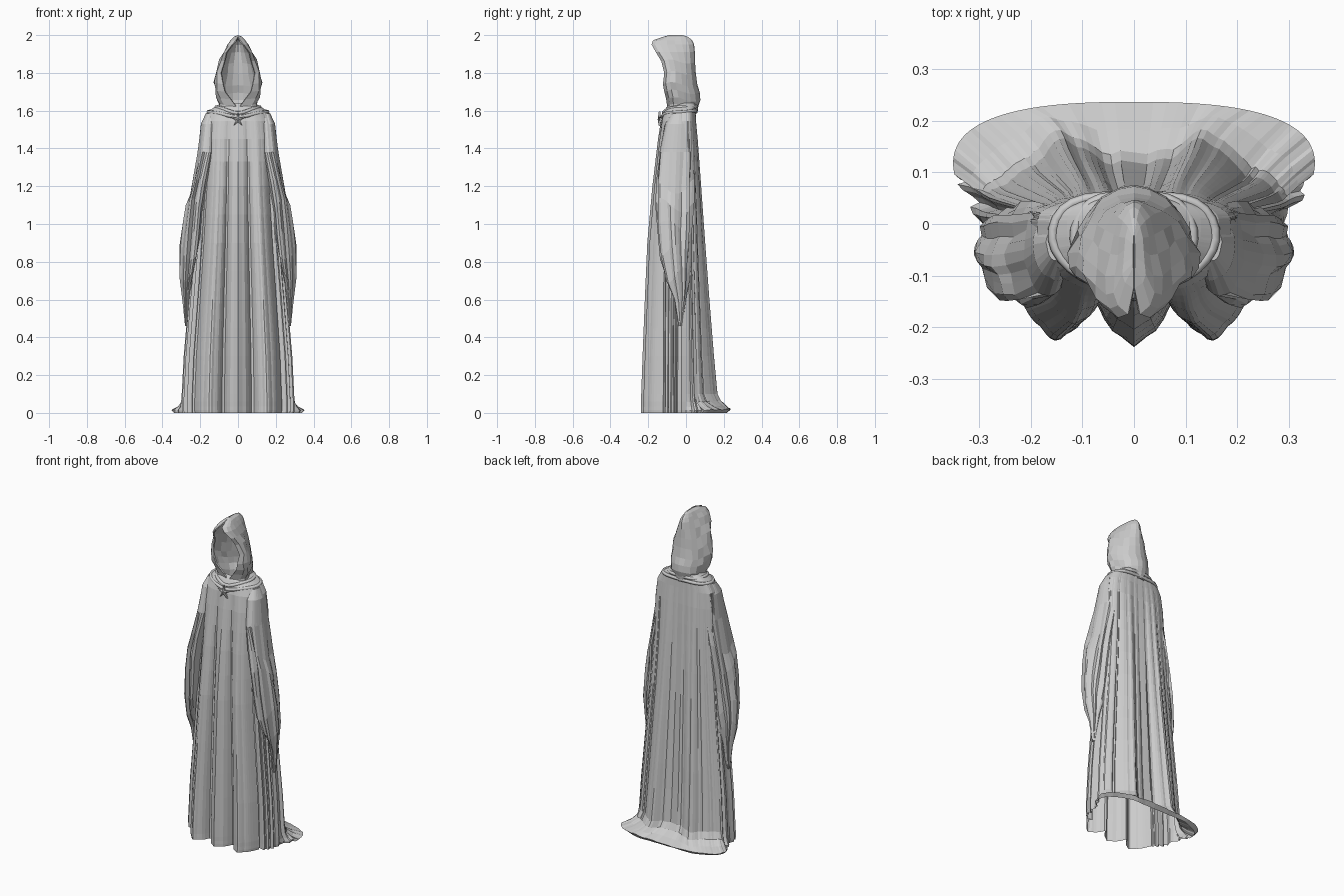
import bpy, bmesh, math, random
from math import sin, cos, pi

if "Cube" in bpy.data.objects:
    bpy.data.objects.remove(bpy.data.objects["Cube"])

random.seed(7)


def loft(name, rings, closed=True, cap=False):
    """Skin a list of equal-length point rings with quads."""
    bm = bmesh.new()
    rows = [[bm.verts.new(p) for p in r] for r in rings]
    n = len(rows[0])
    for a, b in zip(rows, rows[1:]):
        for i in range(n if closed else n - 1):
            j = (i + 1) % n
            bm.faces.new((a[i], b[i], b[j], a[j]))
    if cap:
        bm.faces.new(rows[0])
        bm.faces.new(rows[-1][::-1])
    bmesh.ops.remove_doubles(bm, verts=bm.verts, dist=1e-5)
    bmesh.ops.recalc_face_normals(bm, faces=bm.faces)
    me = bpy.data.meshes.new(name)
    bm.to_mesh(me)
    bm.free()
    ob = bpy.data.objects.new(name, me)
    bpy.context.collection.objects.link(ob)
    return ob


def interp(table, z):
    """Linear lookup in rows sorted by falling height."""
    for a, b in zip(table, table[1:]):
        if a[0] >= z >= b[0]:
            t = (a[0] - z) / (a[0] - b[0])
            return [p + (q - p) * t for p, q in zip(a, b)]
    return list(table[-1])


def spow(v, e):
    return math.copysign(abs(v) ** e, v)


# Robe: height, half width, front depth, back depth, fold depth, train flare
ROBE = [
    (1.64, .09, .085, .055, 0, 0), (1.615, .13, .105, .055, .01, 0),
    (1.59, .165, .12, .052, .02, 0), (1.545, .188, .133, .055, .04, 0),
    (1.45, .20, .148, .065, .12, 0), (1.2, .212, .178, .085, .24, 0),
    (.9, .235, .205, .108, .32, 0), (.6, .262, .218, .132, .36, 0),
    (.3, .288, .230, .158, .40, 0), (.10, .298, .237, .178, .42, .04),
    (.06, .30, .238, .195, .42, .15), (.035, .30, .238, .22, .42, .5),
    (.016, .30, .239, .237, .42, 1), (.0, .298, .239, .225, .42, .85)]
heights = [1.64, 1.615, 1.59, 1.545, 1.45, 1.33, 1.2, 1.05, .9, .75, .6,
           .45, .3, .18, .10, .06, .035, .016, .0]
SEG = 160
jit = [random.uniform(.3, 1) for _ in range(SEG)]
robe = []
for z in heights:
    _, w, yf, yb, amp, flare = interp(ROBE, z)
    ring = []
    for i in range(SEG):
        a = 2 * pi * i / SEG
        c, s = cos(a), sin(a)
        ey = .77 if s > 0 else .77 - .5 * min(amp, .42)
        x, y = w * spow(c, .77), (yb if s > 0 else yf) * spow(s, ey)
        k = x / w * .3
        if s < 0 and abs(k) < .2325:    # rounded front lobes, sharp valleys
            f = 1 - abs(cos(pi * k / .155))
            y *= 1 - amp * (.85 * f + .10 * (1 - abs(cos(3 * pi * k / .155))))
        elif s < 0:
            y *= 1 - amp * .85
        if s > .3:            # paired back folds beside a sunken panel
            g = math.exp(-((abs(k) - .135) / .05) ** 2)
            y *= 1 - amp * .75 * (1 - flare) * (1 - g)
            y -= amp * .035 * (1 - flare) * (.5 + .5 * sin(k * 95)) * jit[i]
        elif abs(k) > .2325:  # narrow side pleats
            f = 1 - amp * .3 * (.5 + .5 * sin(a * 34)) * jit[i]
            x, y = x * f, y * f
        zz = z
        if s > 0:             # train spreading over the floor
            x *= 1 + .5 * flare * s ** .75
            if .01 < z < .1:
                zz += .012 * jit[(i // 3 * 5) % SEG] * s - .004
        ring.append((x, y, zz))
    robe.append(ring)
loft("robe", robe)

# Sleeves: height, centre x, centre y, half width, half depth
SLEEVE = [
    (1.585, .145, -.035, .025, .04), (1.53, .155, -.04, .04, .07),
    (1.38, .165, -.05, .05, .09), (1.2, .198, -.058, .052, .10),
    (1.1, .220, -.06, .056, .102), (.98, .233, -.06, .06, .095),
    (.85, .247, -.055, .06, .085), (.73, .258, -.045, .052, .065),
    (.62, .266, -.03, .028, .036), (.46, .274, -.03, .006, .010)]
for side, label in ((1, "right"), (-1, "left")):
    rings = []
    for z, cx, cy, rx, ry in SLEEVE:
        ring = []
        for i in range(28):
            a = 2 * pi * i / 28
            f = 1 - (.05 if z > 1.3 else .3) * (i % 4 in (1, 2)) * jit[i]
            f += .04 * sin(z * 17 + i)
            lift = .04 * sin(a * 2 + z * 9) if .5 < z < 1.3 else 0
            ring.append((side * (cx + rx * cos(a) * f),
                         cy + ry * sin(a) * f, z + lift))
        rings.append(ring)
    loft(label + "_sleeve", rings, cap=True)

# Hood: height, half width, front y, back y, half opening
HOOD = [
    (1.59, .10, -.10, .06, .004), (1.625, .10, -.10, .065, .012),
    (1.66, .112, -.105, .076, .04), (1.70, .122, -.115, .073, .066),
    (1.74, .127, -.122, .060, .082), (1.80, .115, -.115, .052, .086),
    (1.86, .097, -.130, .048, .076), (1.91, .077, -.16, .047, .058),
    (1.95, .055, -.182, .043, .032), (1.972, .038, -.175, .033, .012),
    (1.99, .022, -.125, .012, .001), (2.0, .002, -.09, -.02, .0005)]
hood = []
for z, w, yf, yb, op in HOOD:
    half = [(op, 0), (op + (w - op) * .75, .08), (w, .2), (w * .97, .36),
            (w * .86, .55), (w * .74, .72), (w * .55, .87), (w * .25, .97)]
    pts = half + [(0, 1)] + [(-x, t) for x, t in reversed(half)]
    hood.append([(x * (1 + .05 * sin(z * 60 + 11 * t)),
                  yf + (yb - yf) * t,
                  z + .012 * sin(6 * t) * (z < 1.9)) for x, t in pts])
ob = loft("hood", hood, closed=False)
mod = ob.modifiers.new("thickness", 'SOLIDIFY')
mod.thickness, mod.offset = .008, -1


def cloth_roll(name, pts, radius):
    """Soft closed roll of cloth around the neck."""
    cu = bpy.data.curves.new(name, 'CURVE')
    cu.dimensions = '3D'
    cu.bevel_depth, cu.bevel_resolution, cu.resolution_u = radius, 1, 4
    sp = cu.splines.new('NURBS')
    full = pts + [(-x, y, z) for x, y, z in reversed(pts[1:-1])]
    sp.points.add(len(full) - 1)
    for p, co in zip(sp.points, full):
        p.co = (*co, 1)
    sp.use_cyclic_u, sp.order_u = True, 3
    bpy.context.collection.objects.link(bpy.data.objects.new(name, cu))


# Gathered folds of the collar, dipping to the clasp
cloth_roll("upper_collar_fold", [(0, .055, 1.625), (.09, .05, 1.62),
           (.125, -.03, 1.62), (.08, -.10, 1.61), (0, -.125, 1.58)], .010)
cloth_roll("lower_collar_fold", [(0, .055, 1.60), (.13, .05, 1.60),
           (.17, -.03, 1.592), (.11, -.105, 1.59), (0, -.135, 1.56)], .010)

# Five-pointed star clasp
star = []
for y, k in ((-.150, .001), (-.144, 1), (-.134, 1)):
    star.append([(k * r * sin(pi * i / 5), y, 1.553 + k * r * cos(pi * i / 5))
                 for i in range(10) for r in [.042 if i % 2 == 0 else .014]])
loft("star_clasp", star, cap=True)
